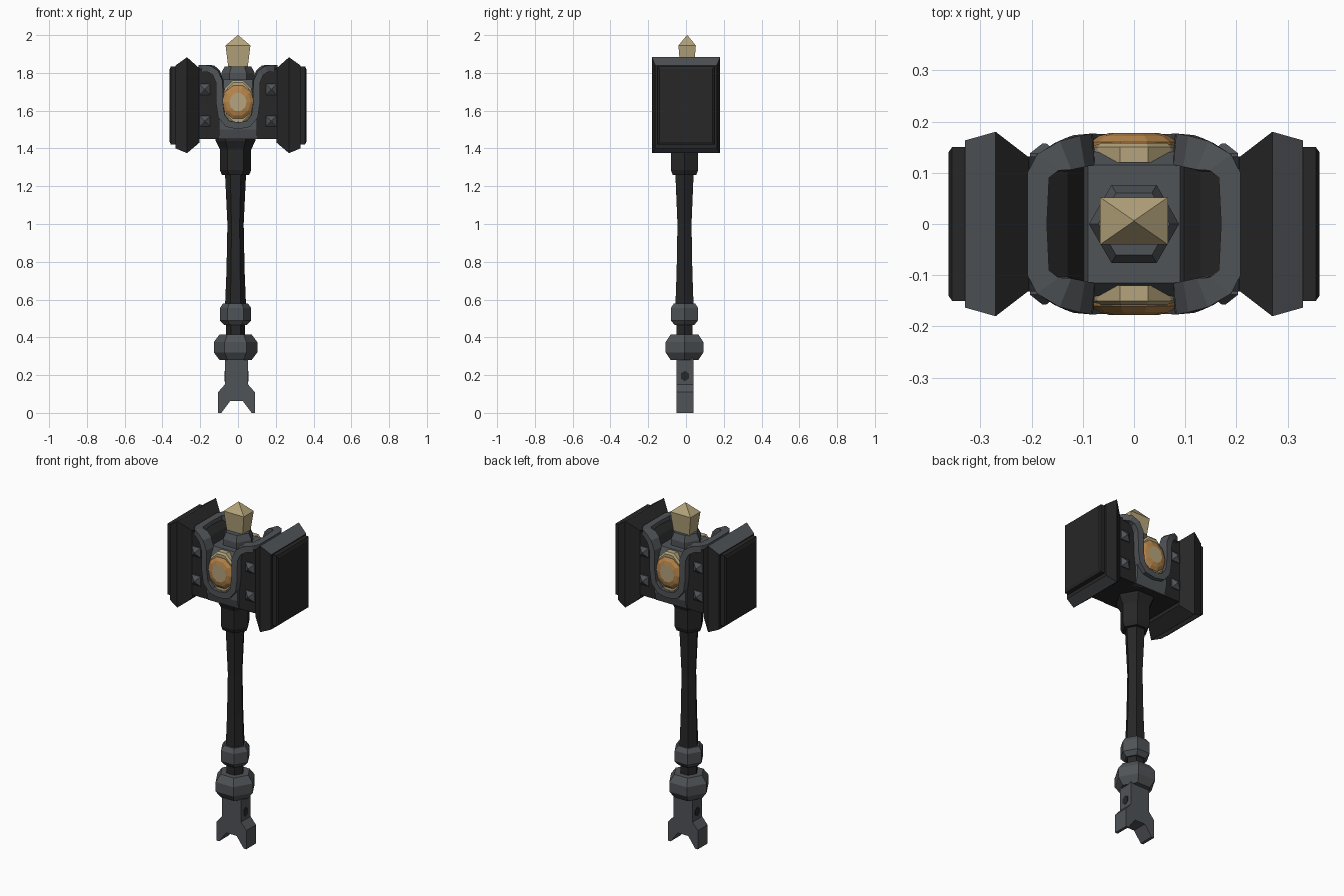
import bpy, bmesh
from math import cos, sin, pi
from mathutils import Vector

if "Cube" in bpy.data.objects:
    bpy.data.objects.remove(bpy.data.objects["Cube"])


def material(name, rgb):
    m = bpy.data.materials.new(name)
    m.use_nodes = True
    m.diffuse_color = (*rgb, 1)
    m.node_tree.nodes["Principled BSDF"].inputs["Base Color"].default_value = (*rgb, 1)
    return m


black = material("black iron", (0.02, 0.02, 0.021))
grey = material("grey steel", (0.08, 0.088, 0.096))
tan = material("pale gold", (0.46, 0.37, 0.2))
amber = material("amber", (0.46, 0.23, 0.07))


def loft(name, rings, mats, closed=False, rule=None):
    """Skin a list of equal rings; cap the ends unless the loft is closed."""
    bm = bmesh.new()
    rows = [[bm.verts.new(p) for p in ring] for ring in rings]
    n = len(rows[0])
    pairs = list(zip(rows, rows[1:])) + ([(rows[-1], rows[0])] if closed else [])
    for a, b in pairs:
        for i in range(n):
            j = (i + 1) % n
            bm.faces.new((a[i], a[j], b[j], b[i]))
    if not closed:
        bm.faces.new(rows[0])
        bm.faces.new(rows[-1])
    bmesh.ops.recalc_face_normals(bm, faces=bm.faces[:])
    if rule:
        for f in bm.faces:
            f.material_index = rule(f)
    mesh = bpy.data.meshes.new(name)
    bm.to_mesh(mesh)
    bm.free()
    for m in mats:
        mesh.materials.append(m)
    ob = bpy.data.objects.new(name, mesh)
    bpy.context.collection.objects.link(ob)
    return ob


def turned(name, profile, mat, x=-0.013, y=-0.008):
    """Six-sided turned part from (radius, height) pairs."""
    rings = [[(x + r * cos(k * pi / 3), y + r * sin(k * pi / 3), z) for k in range(6)]
             for r, z in profile]
    return loft(name, rings, [mat])


def slab(name, half, y0, y1, mat):
    """Mirror a half outline (x, z) and extrude it along y."""
    outline = half + [(-x, z) for x, z in reversed(half)]
    return loft(name, [[(x, y, z) for x, z in outline] for y in (y0, y1)], [mat])


def rect_x(x, hy, z0, z1):
    return [(x, -hy, z0), (x, hy, z0), (x, hy, z1), (x, -hy, z1)]


def rect_z(z, hx, hy):
    return [(-hx, -hy, z), (hx, -hy, z), (hx, hy, z), (-hx, hy, z)]


# Forked pommel with a pin at each side
fork = slab("forked_pommel", [(0.062, 0.29), (0.062, 0.15), (0.097, 0.11), (0.097, 0),
                              (0.08, 0), (0.034, 0.062)], -0.05, 0.04, grey)
fork.location.x = -0.008
for s, side in ((1, "left"), (-1, "right")):
    loft("pommel_hole_" + side,
         [[(-0.008 + s * x, -0.006 + 0.024 * sin(k * pi / 3), 0.195 + 0.028 * cos(k * pi / 3))
           for k in range(6)] for x in (0.06, 0.064)], [black])

# Shaft, grip rings and collar
turned("lower_ring", [(0.085, 0.28), (0.115, 0.32), (0.115, 0.375), (0.085, 0.415)], grey)
turned("shaft", [(0.05, 0.4), (0.05, 0.55), (0.055, 0.58), (0.048, 0.75), (0.043, 1.0),
                 (0.055, 1.25), (0.055, 1.3)], black)
turned("upper_ring", [(0.06, 0.465), (0.083, 0.49), (0.083, 0.555), (0.065, 0.58)], grey)
turned("collar", [(0.072, 1.26), (0.083, 1.285), (0.083, 1.395), (0.105, 1.44), (0.105, 1.5)], black)

# Hammer core with a valley across the top, and its steel centre
slab("core", [(0.215, 1.45), (0.215, 1.82), (0.17, 1.82), (0.13, 1.79), (0.09, 1.72)],
     -0.132, 0.132, black)
loft("core_centre", [rect_z(1.45, 0.1, 0.135), rect_z(1.5, 0.1, 0.15),
                     rect_z(1.72, 0.1, 0.14), rect_z(1.765, 0.09, 0.115)], [grey])

# Striking heads, steel on the upper and lower outer bevels
for s, side in ((1, "left"), (-1, "right")):
    loft("striking_head_" + side,
         [rect_x(s * 0.205, 0.13, 1.43, 1.825), rect_x(s * 0.27, 0.18, 1.375, 1.883),
          rect_x(s * 0.33, 0.163, 1.4, 1.84)], [black, grey],
         rule=lambda f: int(abs(f.calc_center_median().x) > 0.28 and abs(f.normal.z) > 0.5))
    loft("striking_plate_" + side,
         [rect_x(s * 0.325, 0.15, 1.42, 1.835), rect_x(s * 0.355, 0.15, 1.42, 1.835),
          rect_x(s * 0.362, 0.14, 1.435, 1.82)], [black])

# Saddle-shaped trim that dips under each jewel
quarter = [(0, 0.175, 1.52), (0.055, 0.175, 1.53), (0.088, 0.175, 1.57), (0.098, 0.175, 1.64),
           (0.098, 0.175, 1.7), (0.1, 0.175, 1.755), (0.12, 0.17, 1.8), (0.15, 0.16, 1.82),
           (0.19, 0.135, 1.825), (0.208, 0.1, 1.825), (0.208, 0, 1.825)]
half = quarter + [(x, -y, z) for x, y, z in reversed(quarter[:-1])]
path = [Vector(p) for p in half + [(-x, y, z) for x, y, z in reversed(half[1:-1])]]
trim = []
for i, p in enumerate(path):
    inward = -Vector((p.x ** 3 / 0.21 ** 4, p.y ** 3 / 0.175 ** 4, 0)).normalized()
    tangent = path[(i + 1) % len(path)] - path[i - 1]
    across = tangent.cross(inward).normalized() * 0.018
    deep = inward * (0.038 + 0.024 * abs(inward.y))
    trim.append([p + across, p - across, p - across + deep, p + across + deep])
loft("saddle_trim", trim, [grey], closed=True)

# Jewels and studs on front and back
for s, face in ((-1, "front"), (1, "back")):
    def disc(rx, rz, y, sides=10, z=1.645):
        return [(rx * cos(2 * pi * k / sides), s * y, z + rz * sin(2 * pi * k / sides))
                for k in range(sides)]

    loft("jewel_setting_" + face, [disc(0.088, 0.122, 0.12), disc(0.088, 0.122, 0.15),
                                   disc(0.078, 0.11, 0.158)], [tan])
    loft("jewel_" + face, [disc(0.088, 0.095, 0.14), disc(0.085, 0.092, 0.16),
                           disc(0.068, 0.074, 0.172), disc(0.046, 0.05, 0.178)], [amber, tan],
         rule=lambda f: int(len(f.verts) > 4))
    for x in (-0.175, 0.175):
        for z in (1.545, 1.712):
            loft("stud_" + face,
                 [[(x + a * r, s * y, z + b * r) for a, b in ((-1, -1), (1, -1), (1, 1), (-1, 1))]
                  for r, y in ((0.028, 0.12), (0.028, 0.138), (0.004, 0.157))], [grey])

# Top finial
turned("finial_base", [(0.088, 1.75), (0.088, 1.8), (0.07, 1.835)], grey, 0, 0)
finial = loft("finial", [rect_z(1.82, 0.05, 0.036), rect_z(1.945, 0.066, 0.046),
                         rect_z(2.0, 0.001, 0.001)], [tan])
finial.location.y = 0.006
